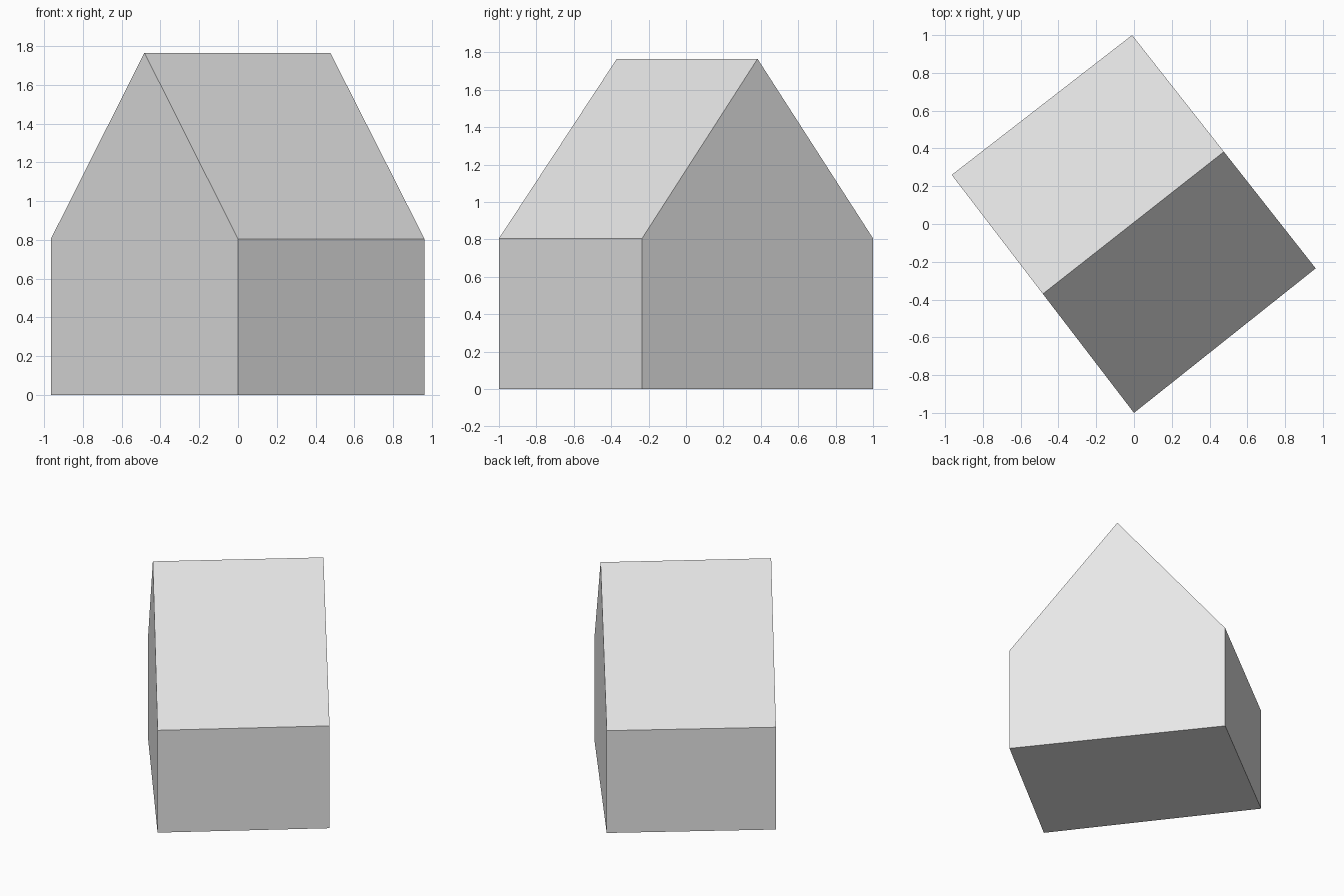
import bpy
import bmesh
from mathutils import Vector

cube = bpy.data.objects.get("Cube")
if cube:
    bpy.data.objects.remove(cube, do_unlink=True)

EAVES, RIDGE = 0.805, 1.765

# Plain grey for the whole block
grey = bpy.data.materials.new("light_grey")
grey.use_nodes = True
colour = (0.8, 0.8, 0.8, 1)
grey.diffuse_color = colour
grey.node_tree.nodes["Principled BSDF"].inputs["Base Color"].default_value = colour


def gable(bm, a, b):
    """Five-sided gable outline standing on the ground line from a to b."""
    a, b = Vector(a), Vector(b)
    outline = [(a, 0), (b, 0), (b, EAVES), ((a + b) / 2, RIDGE), (a, EAVES)]
    return [bm.verts.new((p.x, p.y, z)) for p, z in outline]


# House block: two gable ends joined by floor, walls and roof slopes
bm = bmesh.new()
near = gable(bm, (-0.965, 0.26), (0, -1))
far = gable(bm, (-0.01, 1), (0.962, -0.235))
bm.faces.new(near)
bm.faces.new(far[::-1])
for i in range(len(near)):
    j = (i + 1) % len(near)
    bm.faces.new((near[j], near[i], far[i], far[j]))
bmesh.ops.recalc_face_normals(bm, faces=bm.faces[:])

mesh = bpy.data.meshes.new("gabled_house")
bm.to_mesh(mesh)
bm.free()
mesh.materials.append(grey)
house = bpy.data.objects.new("gabled_house", mesh)
bpy.context.collection.objects.link(house)
